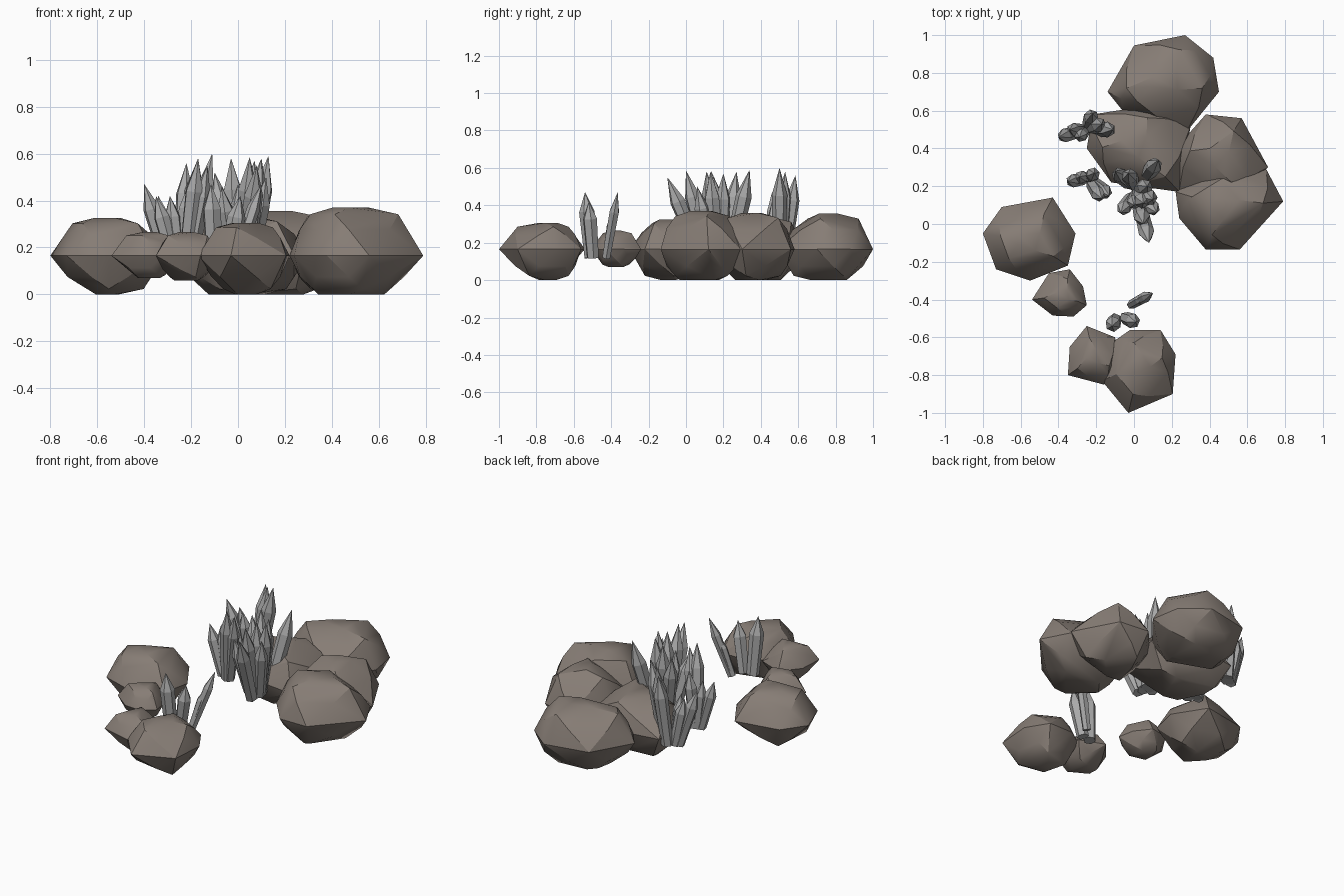
import bpy, bmesh, math
from mathutils import Vector

if "Cube" in bpy.data.objects:
    bpy.data.objects.remove(bpy.data.objects["Cube"])


def material(name, rgb):
    m = bpy.data.materials.new(name)
    m.diffuse_color = (*rgb, 1)
    m.use_nodes = True
    m.node_tree.nodes["Principled BSDF"].inputs["Base Color"].default_value = m.diffuse_color
    return m


ROCK = material("brown_stone", (0.24, 0.204, 0.178))
CRYSTAL = material("grey_crystal", (0.40, 0.40, 0.40))


def finish(name, bm, mat, angle):
    bmesh.ops.recalc_face_normals(bm, faces=bm.faces)
    me = bpy.data.meshes.new(name)
    bm.to_mesh(me)
    bm.free()
    me.materials.append(mat)
    ob = bpy.data.objects.new(name, me)
    bpy.context.collection.objects.link(ob)
    if angle:
        bpy.ops.object.select_all(action='DESELECT')
        ob.select_set(True)
        bpy.context.view_layer.objects.active = ob
        bpy.ops.object.shade_smooth_by_angle(angle=math.radians(angle))


def rock(name, outline, low, high, bulge=0.82, flat=0.45, waist=0.165):
    """Faceted boulder: hull of a waist outline and shrinking rings above and below."""
    pts = [Vector(p) for p in outline]
    n = len(pts)
    c = sum(pts, Vector((0, 0))) / n
    mids = [(pts[i] + pts[(i + 1) % n]) / 2 for i in range(n)]
    bm = bmesh.new()

    def ring(source, scale, z):
        for p in source:
            q = c + (p - c) * scale
            bm.verts.new((q.x, q.y, z))

    ring(pts, 1.0, waist)
    for end, caps, tip in ((high, pts[::2], 0.3), (low, pts[1::2], flat)):
        ring(mids, bulge, waist + (end - waist) * 0.55)
        ring(caps, bulge - 0.2, waist + (end - waist) * 0.86)
        ring(mids[::2], tip, end)
    res = bmesh.ops.convex_hull(bm, input=bm.verts)
    junk = [g for g in res["geom_interior"] if isinstance(g, bmesh.types.BMVert)]
    bmesh.ops.delete(bm, geom=junk, context='VERTS')
    finish(name, bm, ROCK, 28)


# Boulders
rock("back_boulder", [(-.14, .70), (0, .945), (.27, 1.0), (.42, .88), (.45, .70),
                      (.28, .49), (-.06, .60)], 0, .355, .88, .55)
rock("middle_boulder", [(-.25, .40), (-.22, .58), (.10, .63), (.30, .52),
                        (.24, .17), (-.12, .22)], 0, .335, .88, .55)
rock("right_boulder", [(.22, .40), (.38, .58), (.57, .56), (.71, .30),
                       (.55, .15), (.24, .18)], 0, .36, .86, .5)
rock("front_right_boulder", [(.22, .17), (.24, .03), (.38, -.135), (.56, -.135),
                             (.79, .12), (.70, .29), (.45, .31)], 0, .37, .86, .55)
rock("left_boulder", [(-.80, -.05), (-.70, .09), (-.43, .14), (-.31, -.05),
                      (-.35, -.22), (-.55, -.30), (-.73, -.24)], 0, .325, .82, .25)
rock("small_left_stone", [(-.54, -.40), (-.45, -.26), (-.34, -.24), (-.27, -.33),
                          (-.25, -.43), (-.32, -.49), (-.43, -.485)], .07, .265)
rock("front_boulder", [(-.17, -.83), (-.12, -.63), (-.02, -.56), (.14, -.56), (.22, -.69),
                       (.205, -.90), (-.03, -1.0)], 0, .305, .82, .25)
rock("small_front_stone", [(-.35, -.80), (-.34, -.65), (-.25, -.54), (-.10, -.60),
                           (-.08, -.78), (-.16, -.85)], .06, .265)


def crystal(name, base, tip, r):
    """Six-sided shard with a slight taper and a pointed tip."""
    axis = tip - base
    rot = axis.to_track_quat('Z', 'Y')
    corners = [Vector((math.cos(k * math.pi / 3), math.sin(k * math.pi / 3), 0)) for k in range(6)]
    bm = bmesh.new()
    foot = [bm.verts.new(base + rot @ (v * r * 0.85)) for v in corners]
    neck = [bm.verts.new(base + axis * 0.7 + rot @ (v * r)) for v in corners]
    top = bm.verts.new(tip)
    bm.faces.new(foot)
    for i in range(6):
        j = (i + 1) % 6
        bm.faces.new((foot[i], foot[j], neck[j], neck[i]))
        bm.faces.new((neck[i], neck[j], top))
    finish(name, bm, CRYSTAL, 0)


def cluster(name, root, spread, tips, thick=1.0):
    """Shards fanning out from a root; taller shards are thicker."""
    root = Vector((*root, 0.12))
    for i, tip in enumerate(map(Vector, tips)):
        base = root.lerp(tip, spread)
        base.z = root.z
        crystal(f"{name}_crystal_{i + 1}", base, tip, (0.018 + 0.033 * tip.z) * thick)


# Crystal clusters
cluster("front", (-.09, -.48), .45, [(-.115, -.54, .47), (.01, -.52, .42)], 1.25)
cluster("slanted", (-.02, -.43), .05, [(.10, -.365, .47), (.05, -.39, .36)], .85)
cluster("back", (-.25, .50), .3, [(-.40, .46, .47), (-.34, .50, .42), (-.22, .585, .56),
                                  (-.11, .50, .60), (-.29, .46, .42), (-.17, .53, .58)], 1.1)
cluster("left", (-.24, .24), .25, [(-.35, .225, .42), (-.29, .25, .42), (-.17, .135, .58),
                                   (-.21, .27, .47), (-.13, .15, .55)], 1.1)
cluster("centre", (.01, .18), .35, [(.13, .34, .59), (-.10, .28, .52), (-.03, .27, .58),
                                    (.07, .20, .57), (.10, .13, .58), (.05, .11, .58),
                                    (0, .10, .47), (-.07, .06, .46), (.05, .0, .585),
                                    (.08, -.10, .55), (.12, .06, .50)], 1.15)
